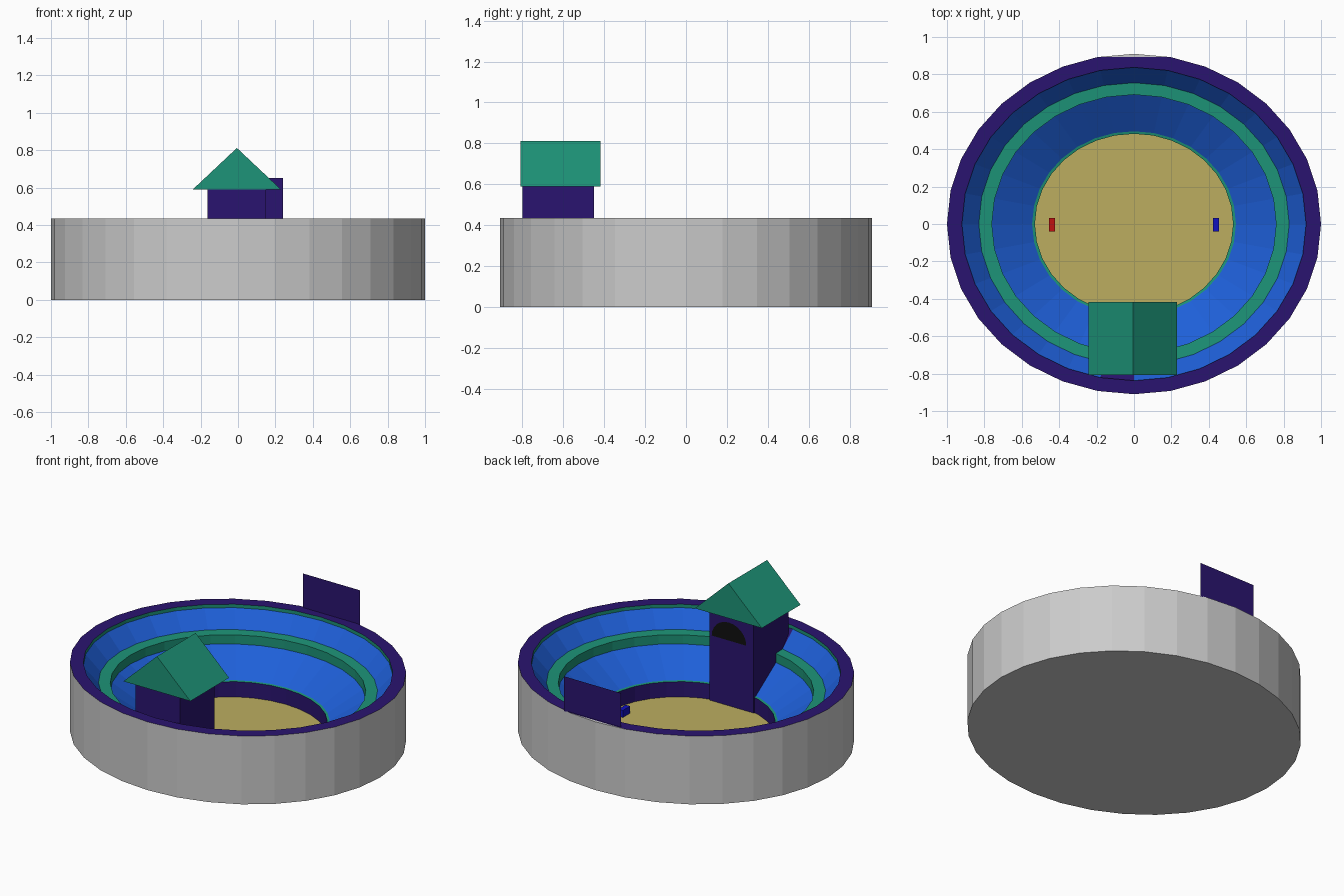
import bpy, bmesh
from math import sin, cos, pi

if "Cube" in bpy.data.objects:
    bpy.data.objects.remove(bpy.data.objects["Cube"])

SEG, RATIO = 32, 0.91


def material(name, hexa):
    # sRGB hex to linear colour
    lin = []
    for i in (0, 2, 4):
        c = int(hexa[i:i + 2], 16) / 255
        lin.append(c / 12.92 if c <= 0.04045 else ((c + 0.055) / 1.055) ** 2.4)
    m = bpy.data.materials.new(name)
    m.diffuse_color = (*lin, 1)
    m.use_nodes = True
    m.node_tree.nodes["Principled BSDF"].inputs["Base Color"].default_value = m.diffuse_color
    return m


PURPLE = material("purple", "2a1470")
TEAL = material("teal", "1d9478")
BLUE = material("blue", "1e5fd8")
SAND = material("sand", "bcae60")
RED = material("red", "c01010")
MARK = material("marker_blue", "1010c0")
BLACK = material("black", "101010")


def make(name, verts, faces, mat=None):
    me = bpy.data.meshes.new(name)
    me.from_pydata(verts, [], faces)
    if mat:
        me.materials.append(mat)
    ob = bpy.data.objects.new(name, me)
    bpy.context.collection.objects.link(ob)
    return ob


def ring(r, z):
    return [(r * cos(2 * pi * i / SEG), r * RATIO * sin(2 * pi * i / SEG), z) for i in range(SEG)]


def strip(name, path, mat=None):
    # elliptical band swept along a (radius, height) path
    verts, faces = [], []
    for r, z in path:
        verts += ring(r, z)
    for k in range(len(path) - 1):
        for i in range(SEG):
            j = (i + 1) % SEG
            a, b = k * SEG, (k + 1) * SEG
            faces.append((a + i, a + j, b + j, b + i))
    return make(name, verts, faces, mat)


def box(name, lo, hi, mat):
    v = [(x, y, z) for z in (lo[2], hi[2]) for y in (lo[1], hi[1]) for x in (lo[0], hi[0])]
    f = [(0, 2, 3, 1), (4, 5, 7, 6), (0, 1, 5, 4), (1, 3, 7, 5), (3, 2, 6, 7), (2, 0, 4, 6)]
    return make(name, v, f, mat)


# Outer shell and underside
strip("outer_wall", [(1, 0), (1, 0.435)])
make("underside", ring(1, 0), [tuple(reversed(range(SEG)))])

# Rim, flattened at the back with a grey sliver behind it
rim = strip("rim", [(1, 0.435), (0.92, 0.435)], PURPLE)
flat_y = RATIO * cos(2 * pi / SEG)
rim.data.vertices[SEG // 4].co.y = flat_y
w = sin(2 * pi / SEG)
make("rim_back_sliver", [(-w, flat_y, 0.435), (w, flat_y, 0.435), (0, RATIO, 0.435)], [(0, 1, 2)])

# Stepped bowl
strip("rim_trim", [(0.92, 0.435), (0.92, 0.413)], TEAL)
upper = strip("upper_stand", [(0.92, 0.413), (0.83, 0.313)], BLUE)
upper.data.materials.append(PURPLE)
upper.data.polygons[23].material_index = 1   # section behind the tower
strip("walkway", [(0.83, 0.313), (0.76, 0.31), (0.76, 0.252)], TEAL)
strip("lower_stand", [(0.76, 0.252), (0.545, 0.115)], BLUE)
strip("ledge", [(0.545, 0.115), (0.53, 0.112)], TEAL)
strip("arena_wall", [(0.53, 0.112), (0.53, 0.015)], PURPLE)
make("arena_floor", ring(0.53, 0.015), [tuple(range(SEG))], SAND)

# Small markers at each end of the floor
for name, x, m in (("left_marker", -0.438, RED), ("right_marker", 0.438, MARK)):
    box(name, (x - 0.016, -0.04, 0.015), (x + 0.016, 0.033, 0.06), m)

# Thin board on the back rim
make("back_board", [(-0.16, 0.885, 0.43), (0.24, 0.885, 0.43), (0.24, 0.885, 0.652), (-0.16, 0.885, 0.652)],
     [(0, 1, 2, 3)], PURPLE)

# Tower with gabled roof
box("tower", (-0.162, -0.80, 0.015), (0.15, -0.45, 0.595), PURPLE)
y0, y1 = -0.808, -0.418
prof = [(-0.242, 0.59), (0.23, 0.59), (-0.006, 0.812)]
make("tower_roof", [(x, y, z) for y in (y0, y1) for x, z in prof],
     [(0, 1, 2), (5, 4, 3), (0, 3, 4, 1), (1, 4, 5, 2), (2, 5, 3, 0)], TEAL)

# Arched window facing the arena
arc = [(0.01 + 0.122 * cos(pi * i / 12), -0.447, 0.432 + 0.115 * sin(pi * i / 12)) for i in range(13)]
make("tower_window", arc, [tuple(reversed(range(13)))], BLACK)
